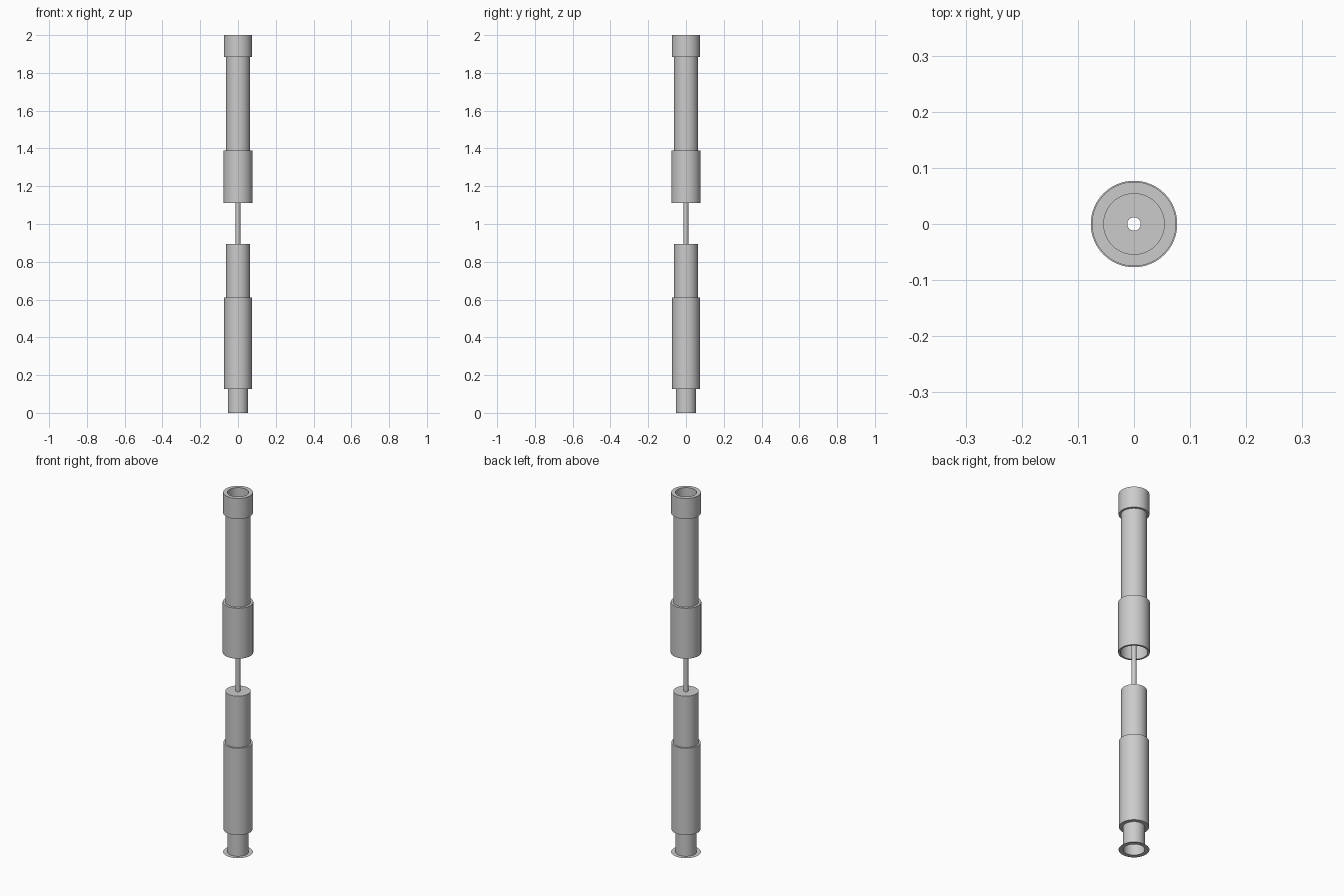
import bpy, bmesh
from math import cos, sin, tau

SIDES = 64
ROD, BORE, BODY, BARREL, CAP, COLLAR = 0.012, 0.054, 0.0635, 0.073, 0.075, 0.077

cube = bpy.data.objects.get("Cube")
if cube:
    bpy.data.objects.remove(cube)

grey = bpy.data.materials.new("grey plastic")
grey.use_nodes = True
grey.diffuse_color = (0.6, 0.6, 0.6, 1)
grey.node_tree.nodes["Principled BSDF"].inputs["Base Color"].default_value = (0.6, 0.6, 0.6, 1)


def lathe(name, profile, closed=True):
    """Spin a (radius, height) profile around the z axis."""
    bm = bmesh.new()
    rings = [[bm.verts.new((r * cos(tau * i / SIDES), r * sin(tau * i / SIDES), z))
              for i in range(SIDES)] for r, z in profile]
    pairs = list(zip(rings, rings[1:]))
    if closed:
        pairs.append((rings[-1], rings[0]))
    for a, b in pairs:
        for i in range(SIDES):
            j = (i + 1) % SIDES
            bm.faces.new((a[i], a[j], b[j], b[i]))
    if closed:
        bmesh.ops.recalc_face_normals(bm, faces=bm.faces)
    mesh = bpy.data.meshes.new(name)
    bm.to_mesh(mesh)
    bm.free()
    obj = bpy.data.objects.new(name, mesh)
    mesh.materials.append(grey)
    bpy.context.collection.objects.link(obj)
    bpy.context.view_layer.objects.active = obj
    obj.select_set(True)
    bpy.ops.object.shade_smooth_by_angle()
    obj.select_set(False)
    return obj


# Upper half: open bore above, socket for the plug below
lathe("upper_body", [
    (ROD, 1.40), (BORE, 1.40), (BORE, 2.0), (CAP, 2.0), (CAP, 1.885),
    (BODY, 1.885), (BODY, 1.39), (COLLAR, 1.39), (COLLAR, 1.11),
    (0.067, 1.11), (0.067, 1.38), (ROD, 1.38)])

# Hollow centre rod joining the halves
lathe("centre_rod", [(ROD, 0.88), (ROD, 1.39)], closed=False)

# Lower half: plug, barrel and thin-walled tail tube
lathe("lower_body", [
    (ROD, 0.895), (BODY, 0.895), (BODY, 0.61), (BARREL, 0.61),
    (BARREL, 0.127), (0.0535, 0.127), (0.0535, 0), (0.0525, 0),
    (0.0525, 0.87), (ROD, 0.87)])

# Flat flange at the foot
lathe("foot_flange", [(0.0535, 0.0), (CAP, 0.0)], closed=False)
